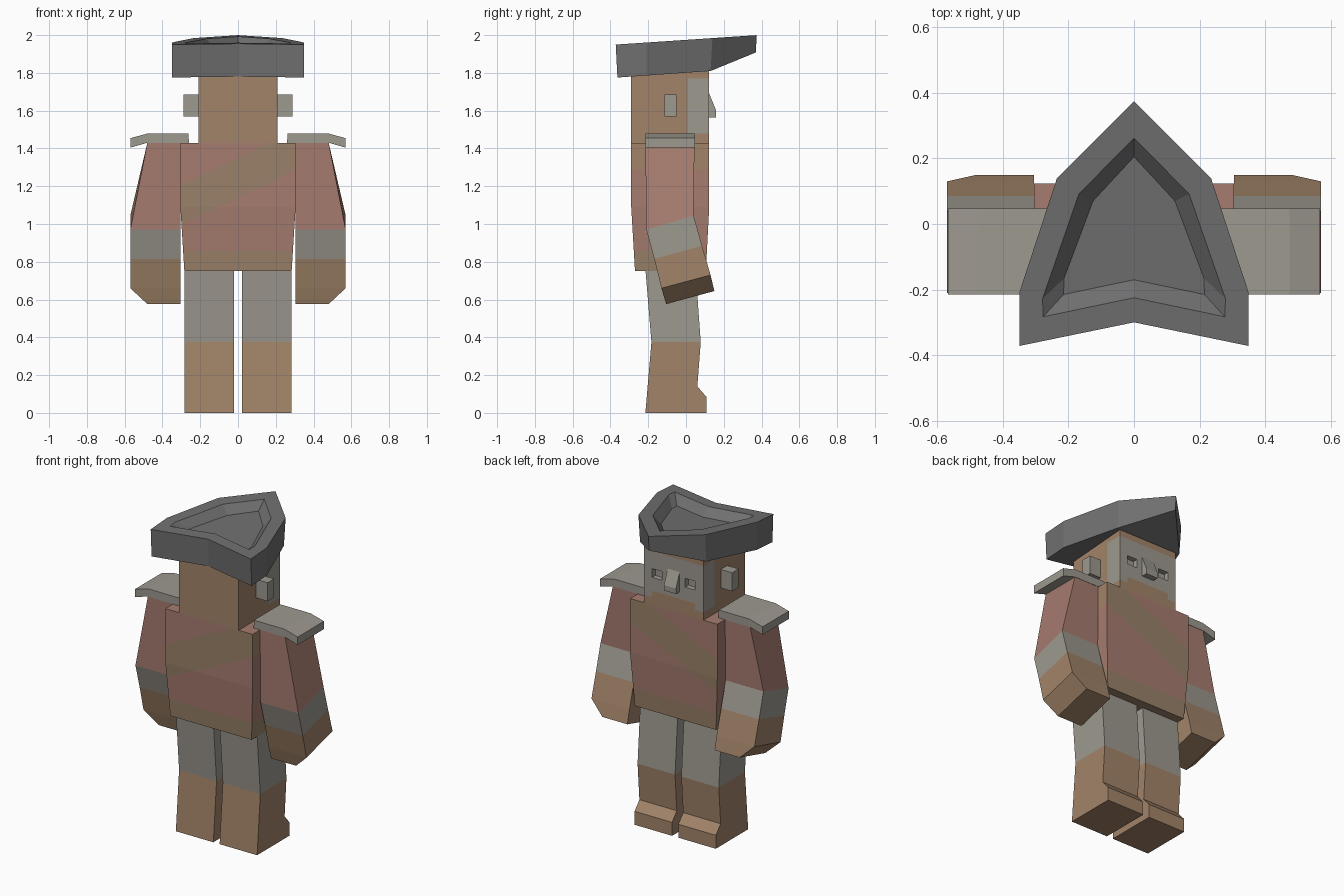
import bpy, bmesh
from mathutils import Vector

if "Cube" in bpy.data.objects:
    bpy.data.objects.remove(bpy.data.objects["Cube"])


def material(name, r, g, b):
    m = bpy.data.materials.new(name)
    m.diffuse_color = (r, g, b, 1)
    m.use_nodes = True
    m.node_tree.nodes["Principled BSDF"].inputs["Base Color"].default_value = m.diffuse_color
    return m


BROWN = material("brown", 0.36, 0.23, 0.14)
GREY = material("light_grey", 0.34, 0.32, 0.28)
RED = material("red_cloth", 0.38, 0.20, 0.16)
STRAP = material("strap", 0.32, 0.22, 0.14)
DARK = material("dark_grey", 0.16, 0.16, 0.16)
MATS = [BROWN, GREY, RED, STRAP, DARK]


def loft(rings):
    """Closed mesh through rings of equal point count."""
    bm = bmesh.new()
    vs = [[bm.verts.new(p) for p in r] for r in rings]
    n = len(rings[0])
    for a, b in zip(vs, vs[1:]):
        for i in range(n):
            j = (i + 1) % n
            bm.faces.new((a[i], a[j], b[j], b[i]))
    bm.faces.new(vs[0][::-1])
    bm.faces.new(vs[-1])
    bmesh.ops.recalc_face_normals(bm, faces=bm.faces)
    return bm


def rect(x0, x1, y0, y1, z):
    return [(x0, y0, z), (x1, y0, z), (x1, y1, z), (x0, y1, z)]


def cut(bm, co, no):
    bmesh.ops.bisect_plane(bm, geom=bm.verts[:] + bm.edges[:] + bm.faces[:],
                           plane_co=co, plane_no=no)


def finish(name, bm, paint, mirrored=False):
    """paint(face centre, normal) picks the material."""
    bm.normal_update()
    for f in bm.faces:
        f.material_index = MATS.index(paint(f.calc_center_median(), f.normal))
    me = bpy.data.meshes.new(name)
    bm.to_mesh(me)
    bm.free()
    for m in MATS:
        me.materials.append(m)
    ob = bpy.data.objects.new(name, me)
    bpy.context.collection.objects.link(ob)
    if mirrored:
        ob.modifiers.new("mirror", 'MIRROR')
    return ob


def extrude_yz(profile, x0, x1):
    return loft([[(x, y, z) for y, z in profile] for x in (x0, x1)])


# Legs with boots
leg = extrude_yz([(-.215, 0), (.108, 0), (.108, .085), (.06, .14), (.078, .375),
                  (.05, .76), (-.215, .76), (-.183, .375)], .022, .284)
cut(leg, (0, 0, .375), (0, 0, 1))
finish("legs", leg, lambda c, n: BROWN if c.z < .375 else GREY, True)

# Torso: coat with belt and diagonal strap
torso = loft([rect(-.284, .284, -.27, .105, .75), rect(-.305, .305, -.29, .123, 1.09),
              rect(-.305, .305, -.29, .123, 1.43)])
cut(torso, (0, 0, .86), (0, 0, 1))
for z in (1.14, 1.35):
    cut(torso, (0, 0, z), (-.48, 0, 1))


def coat(c, n):
    if c.z < .86:
        return STRAP
    if abs(n.y) > .5 and 1.14 < c.z - .48 * c.x < 1.35:
        return STRAP
    return BROWN if abs(n.x) > .5 and c.z > 1.35 else RED


finish("torso", torso, coat)

# Head with sunken eyes in the +y face
head = loft([rect(-.208, .208, -.29, .123, 1.42), rect(-.208, .208, -.29, .123, 1.82)])
for x in (-.15, -.08, .08, .15):
    cut(head, (x, 0, 0), (1, 0, 0))
for z in (1.48, 1.52, 1.605, 1.66, 1.77):
    cut(head, (0, 0, z), (0, 0, 1))
cut(head, (0, .01, 0), (0, 1, 0))
eyes = [f for f in head.faces if f.normal.y > .9
        and .08 < abs(f.calc_center_median().x) < .15
        and 1.605 < f.calc_center_median().z < 1.66]
bmesh.ops.inset_individual(head, faces=eyes, thickness=.002, depth=-.03)


def skin(c, n):
    beard = c.z < 1.48 or (c.z < 1.52 and abs(c.x) < .15)
    return GREY if c.y > .01 and not beard and c.z < 1.77 else BROWN


finish("head", head, skin)

# Nose
finish("nose", extrude_yz([(.11, 1.565), (.16, 1.565), (.16, 1.6), (.123, 1.69), (.11, 1.69)],
                          -.042, .042), lambda c, n: GREY)

# Ears
ear = loft([rect(.2, .288, -.115, -.05, 1.568), rect(.2, .288, -.115, -.05, 1.685)])
finish("ears", ear, lambda c, n: GREY, True)

# Arms: sleeve, cuff, hand, each ring (outer x, back y, z, front y, z)
rows = [(.48, -.215, 1.43, .045, 1.43), (.57, -.21, .97, .04, 1.045),
        (.57, -.168, .815, .085, .885), (.57, -.13, .66, .13, .73),
        (.48, -.105, .576, .15, .645)]
arm = loft([[(.305, yb, zb), (xo, yb, zb), (xo, yf, zf), (.305, yf, zf)]
            for xo, yb, zb, yf, zf in rows])


def sleeve(c, n):
    h = c.z - .28 * c.y
    return RED if h > 1.04 else GREY if h > .87 else BROWN


finish("arms", arm, sleeve, True)

# Shoulder pads
pad = [(.26, 1.43), (.48, 1.43), (.568, 1.405), (.568, 1.455), (.475, 1.48), (.262, 1.48)]
finish("shoulder_pads", loft([[(x, y, z) for x, z in pad] for y in (-.215, .047)]),
       lambda c, n: GREY, True)

# Three-cornered hat: underside, outer brim, inner rim, sunken floor


def hat_ring(half, z):
    full = half + [(-x, y) for x, y in half[-2:0:-1]]
    return [(x, y, z(y)) for x, y in full]


def rim(y):
    return 1.95 + .067 * (y + .37)


def under(y):
    return 1.81 + (.41 * (y - .13) if y > .13 else .07 * (y - .13))


hat = loft([
    hat_ring([(0, .37), (.23, .13), (.35, -.21), (.35, -.363), (0, -.293)], under),
    hat_ring([(0, .374), (.235, .14), (.35, -.21), (.35, -.372), (0, -.30)], rim),
    hat_ring([(0, .262), (.168, .092), (.279, -.228), (.277, -.283), (0, -.225)], rim),
    hat_ring([(0, .205), (.125, .07), (.213, -.165), (.215, -.215), (0, -.17)],
             lambda y: rim(y) - .05)])
hat.verts.ensure_lookup_table()
bmesh.ops.connect_verts(hat, verts=[hat.verts[1], hat.verts[7]])
finish("hat", hat, lambda c, n: DARK)
